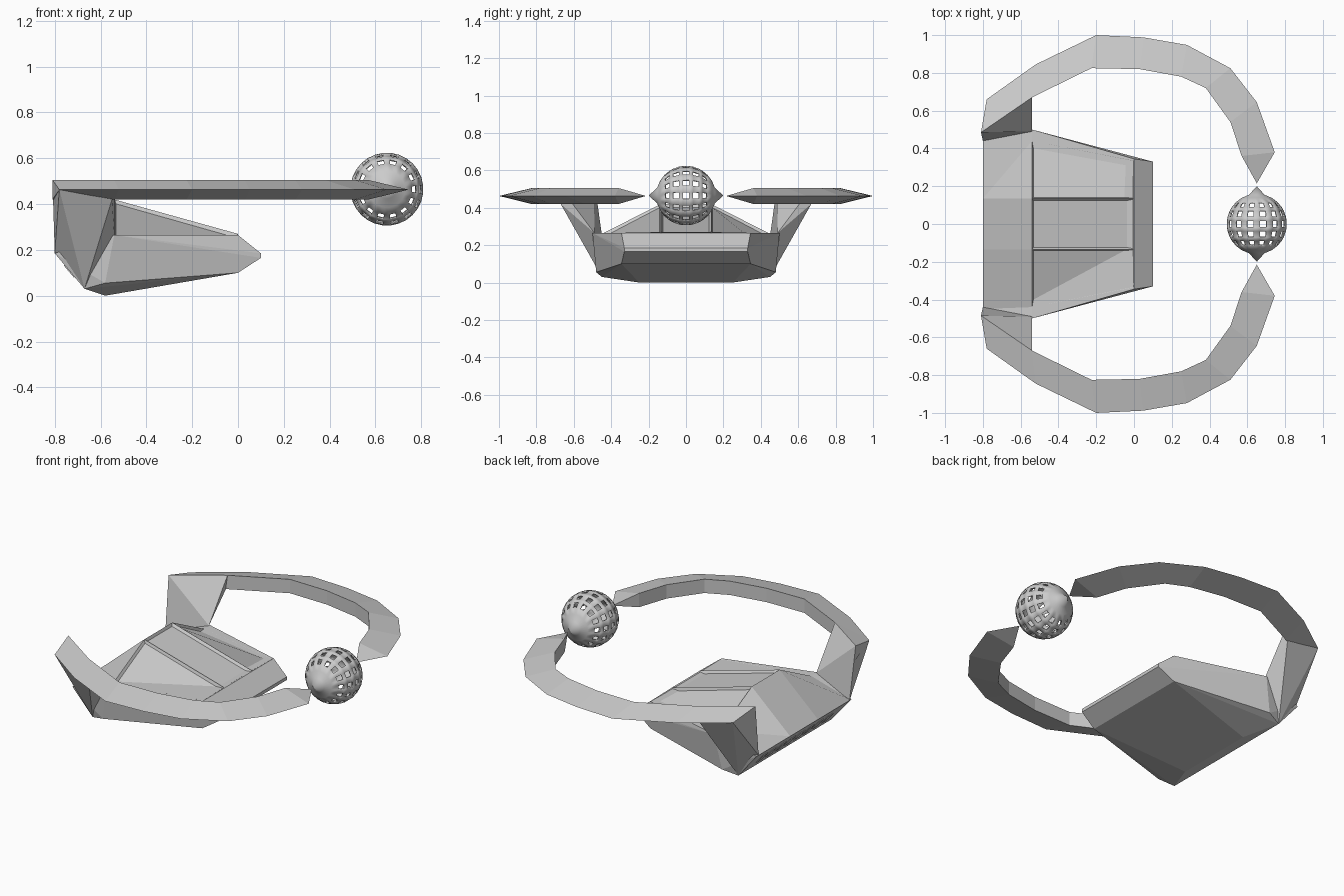
import bpy, bmesh, math
from mathutils import Vector, Matrix

if "Cube" in bpy.data.objects:
    bpy.data.objects.remove(bpy.data.objects["Cube"])


def finish(bm, name, mirror=False, smooth=None):
    bmesh.ops.recalc_face_normals(bm, faces=bm.faces[:])
    me = bpy.data.meshes.new(name)
    bm.to_mesh(me)
    bm.free()
    ob = bpy.data.objects.new(name, me)
    bpy.context.collection.objects.link(ob)
    if mirror:
        m = ob.modifiers.new("mirror", 'MIRROR')
        m.use_axis = (False, True, False)
    if smooth:
        bpy.ops.object.select_all(action='DESELECT')
        bpy.context.view_layer.objects.active = ob
        ob.select_set(True)
        bpy.ops.object.shade_smooth_by_angle(angle=math.radians(smooth))
    return ob


def convex(points, name, **kw):
    bm = bmesh.new()
    for p in points:
        bm.verts.new(p)
    r = bmesh.ops.convex_hull(bm, input=bm.verts[:])
    loose = [v for v in bm.verts if not v.link_faces]
    bmesh.ops.delete(bm, geom=loose, context='VERTS')
    bmesh.ops.dissolve_limit(bm, angle_limit=0.02, verts=bm.verts[:], edges=bm.edges[:])
    return finish(bm, name, **kw)


# Lower hull: faceted wedge, wide at the back, pointed nose
half = [(-.54, .50, .265), (0, .345, .265), (.10, .33, .185), (.10, .33, .165),
        (0, .345, .10), (-.58, .25, 0), (-.58, .48, .055), (-.67, .45, .03),
        (-.80, .46, .185)]
convex([(x, s * y, z) for x, y, z in half for s in (1, -1)], "hull")

# Raised roof: back slope plus three recessed panels falling to the nose
bm = bmesh.new()
rows = [(-.80, .45, .185, .185), (-.54, .44, .265, .42), (.0, .335, .266, .27)]
grid = [[bm.verts.new((x, y, z)) for y, z in
         ((-w, ze), (-.135, zr), (.135, zr), (w, ze))] for x, w, ze, zr in rows]
panels = []
for i in range(2):
    for j in range(3):
        f = bm.faces.new((grid[i][j], grid[i + 1][j], grid[i + 1][j + 1], grid[i][j + 1]))
        if i == 1:
            panels.append(f)
bm.normal_update()
bmesh.ops.inset_individual(bm, faces=panels, thickness=.016, depth=-.015)
finish(bm, "roof")

# Two pylons joining the hull to the ring
convex([(-.81, .485, .505), (-.54, .67, .505), (-.78, .66, .463), (-.55, .67, .42),
        (-.80, .44, .185), (-.67, .45, .03), (-.54, .49, .265)], "pylons", mirror=True)

# Ring arms: sharp outer edge, upright inner wall, pointed tip
outer = [(-.78, .66), (-.52, .845), (-.20, 1.0), (.05, .988), (.28, .948),
         (.51, .825), (.65, .645), (.745, .38)]
inner = [(-.81, .485), (-.54, .67), (-.225, .825), (.03, .82), (.25, .78),
         (.38, .72), (.51, .54), (.57, .36)]
bm = bmesh.new()
secs = [[bm.verts.new((*o, .463)), bm.verts.new((*n, .505)), bm.verts.new((*n, .42))]
        for o, n in zip(outer, inner)]
bm.faces.new(secs[0])
for a, b in zip(secs, secs[1:]):
    for k in range(3):
        l = (k + 1) % 3
        bm.faces.new((a[k], a[l], b[l], b[k]))
tip = bm.verts.new((.65, .215, .463))
for k in range(3):
    bm.faces.new((secs[-1][k], secs[-1][(k + 1) % 3], tip))
finish(bm, "ring_arms", mirror=True)

# Vent plates along the sloping back face
bm = bmesh.new()
tilt = Matrix.Rotation(math.atan2(-.155, .13) * -1, 4, 'Y')
for i in range(8):
    y = -.315 + i * .09
    m = Matrix.Translation((-.735, y, .1075)) @ tilt @ Matrix.Diagonal((.07, .05, .008, 1))
    bmesh.ops.create_cube(bm, size=1, matrix=m)
finish(bm, "back_vents")

# Perforated ball: five bands of window holes around the y axis
R, C = .16, Vector((.65, 0, .465))
lats = [-75, -60]
for c in (-40, -20, 0, 20, 40):
    lats += [c - 6, c + 6]
lats += [60, 75]
N = 28
bm = bmesh.new()
rings = []
for la in lats:
    a = math.radians(la)
    rings.append([bm.verts.new(C + R * Vector((math.cos(a) * math.cos(t), math.sin(a),
                                               math.cos(a) * math.sin(t))))
                  for t in (2 * math.pi * (k + .5) / N for k in range(N))])
for i in range(len(rings) - 1):
    hole_band = 2 <= i <= 10 and i % 2 == 0
    for k in range(N):
        if hole_band and k % 2 == 1:
            continue
        l = (k + 1) % N
        bm.faces.new((rings[i][k], rings[i][l], rings[i + 1][l], rings[i + 1][k]))
# small spikes close both poles
for ring, s in ((rings[0], -1), (rings[-1], 1)):
    top = bm.verts.new(C + Vector((0, s * .2, 0)))
    for k in range(N):
        bm.faces.new((ring[k], ring[(k + 1) % N], top))
ball = finish(bm, "perforated_ball", smooth=30)
sol = ball.modifiers.new("shell", 'SOLIDIFY')
sol.thickness = .01
